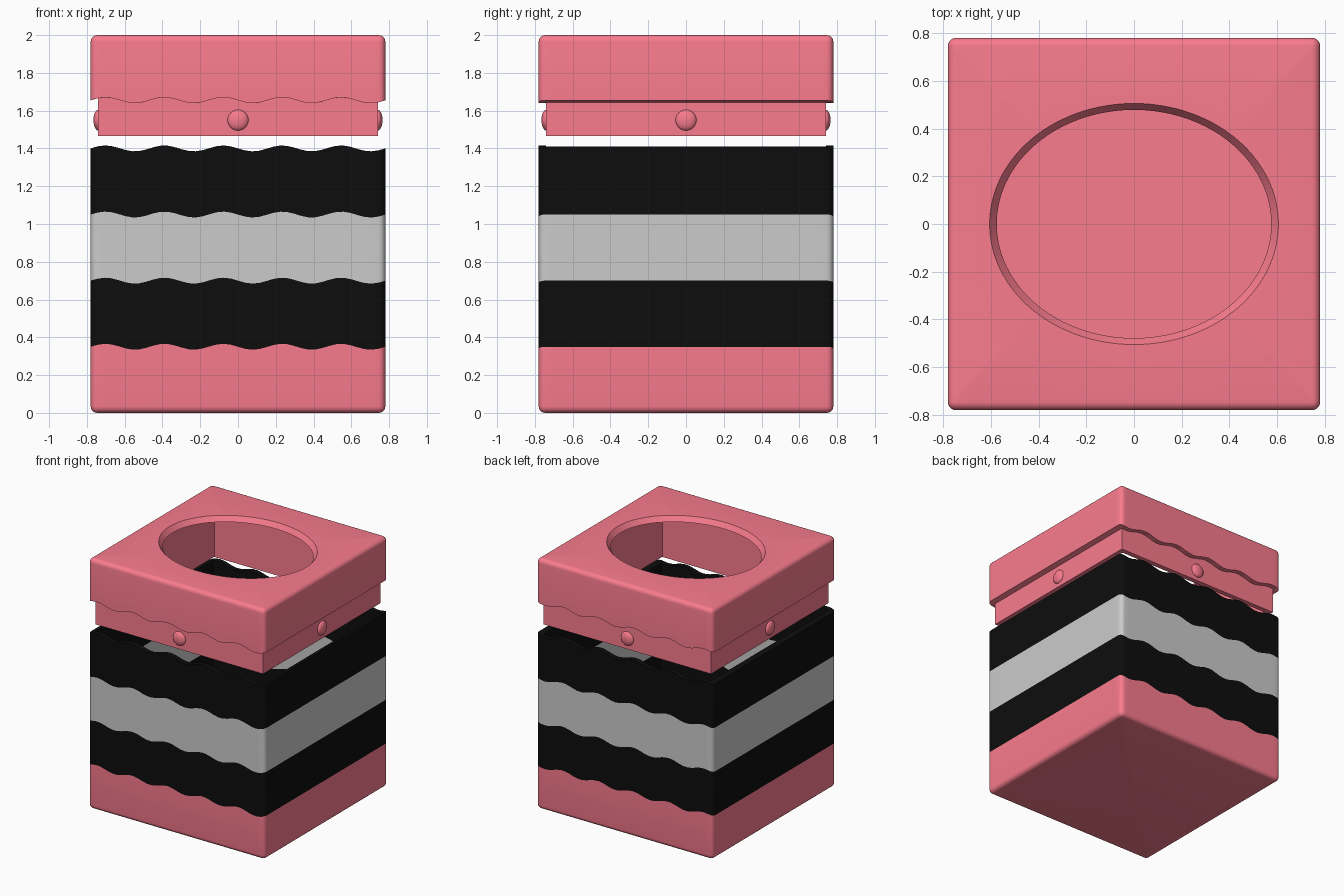
import bpy, bmesh
from math import sin, cos, pi, atan2

if "Cube" in bpy.data.objects:
    bpy.data.objects.remove(bpy.data.objects["Cube"])

H, WALL, R = 0.78, 0.04, 0.035       # half width, wall thickness, edge rounding
SIDE, CORNER = 40, 5


def material(name, rgb):
    m = bpy.data.materials.new(name)
    m.diffuse_color = (*rgb, 1)
    m.use_nodes = True
    m.node_tree.nodes["Principled BSDF"].inputs["Base Color"].default_value = m.diffuse_color
    return m


PINK = material("pink", (0.95, 0.2, 0.27))
BLACK = material("black", (0.004, 0.004, 0.004))


def square(half, r=0.0):
    """Rounded square outline with a fixed point count."""
    pts = []
    c = half - r
    for k in range(4):
        a0 = k * pi / 2
        sx, sy = ((1, 1), (-1, 1), (-1, -1), (1, -1))[k]
        for i in range(CORNER + 1):
            a = a0 + pi / 2 * i / CORNER
            pts.append((sx * c + r * cos(a), sy * c + r * sin(a)))
        nx, ny = ((-1, 1), (-1, -1), (1, -1), (1, 1))[k]
        x0, y0 = pts[-1]
        a1 = a0 + pi / 2
        x1, y1 = nx * c + r * cos(a1), ny * c + r * sin(a1)
        for i in range(1, SIDE):
            t = i / SIDE
            pts.append((x0 + (x1 - x0) * t, y0 + (y1 - y0) * t))
    return pts


def flat(pts, z):
    return [(x, y, z) for x, y in pts]


def wavy(pts, z):
    return [(x, y, z + 0.0156 * sin(2 * pi * 5 * (x + H) / (2 * H))) for x, y in pts]


def ellipse(rx, ry, z):
    out = []
    for x, y in square(H, R):
        a = atan2(y / ry, x / rx)
        out.append((rx * cos(a), ry * sin(a), z))
    return out


def rounded_edge(z, sign):
    """Loops rounding the outer edge, from the flat face outward."""
    out = []
    for i in range(6):
        a = pi / 2 * i / 5
        inset = R * (1 - sin(a))
        out.append(flat(square(H - inset, R - inset), z + sign * R * (1 - cos(a))))
    return out


def loft(name, loops, mat=None, closed=True):
    bm = bmesh.new()
    rows = [[bm.verts.new(p) for p in lp] for lp in loops]
    n = len(rows[0])
    pairs = list(zip(rows, rows[1:]))
    if closed:
        pairs.append((rows[-1], rows[0]))
    else:
        bm.faces.new(rows[0])
        bm.faces.new(rows[-1])
    for a, b in pairs:
        for i in range(n):
            j = (i + 1) % n
            bm.faces.new((a[i], a[j], b[j], b[i]))
    bmesh.ops.remove_doubles(bm, verts=bm.verts[:], dist=1e-5)
    bmesh.ops.recalc_face_normals(bm, faces=bm.faces[:])
    me = bpy.data.meshes.new(name)
    bm.to_mesh(me)
    bm.free()
    ob = bpy.data.objects.new(name, me)
    bpy.context.collection.objects.link(ob)
    if mat:
        me.materials.append(mat)
    return ob


outer, inner = square(H, R), square(H - WALL)

# base tray with floor
loft("base", rounded_edge(0, 1) + [wavy(outer, 0.35), wavy(inner, 0.35),
                                   flat(inner, WALL)], PINK, closed=False)

# stacked wavy wall rings
for name, z, mat in (("lower_ring", 0.35, BLACK), ("middle_ring", 0.70, None),
                     ("upper_ring", 1.05, BLACK)):
    loft(name, [wavy(outer, z), wavy(outer, z + 0.35),
                wavy(inner, z + 0.35), wavy(inner, z)], mat)

# lid with tapered oval opening and inset collar
collar_in = square(H - 2 * WALL)
loft("lid", [ellipse(0.575, 0.478, 1.96), ellipse(0.605, 0.505, 2.0)]
     + rounded_edge(2.0, -1)
     + [wavy(outer, 1.655), wavy(inner, 1.655), flat(inner, 1.465),
        flat(collar_in, 1.465), flat(collar_in, 1.96)], PINK)

# snap bumps on the four collar faces
for k, side in enumerate(("right", "back", "left", "front")):
    a = k * pi / 2
    d = H - WALL
    bpy.ops.mesh.primitive_uv_sphere_add(segments=32, ring_count=16, radius=0.055,
                                         location=(d * cos(a), d * sin(a), 1.55),
                                         rotation=(0, 0, a))
    bump = bpy.context.object
    bump.name = "bump_" + side
    bump.scale = (0.46, 1, 1)
    bump.data.materials.append(PINK)

bpy.ops.object.select_all(action='SELECT')
bpy.ops.object.shade_smooth_by_angle(angle=pi / 6)
